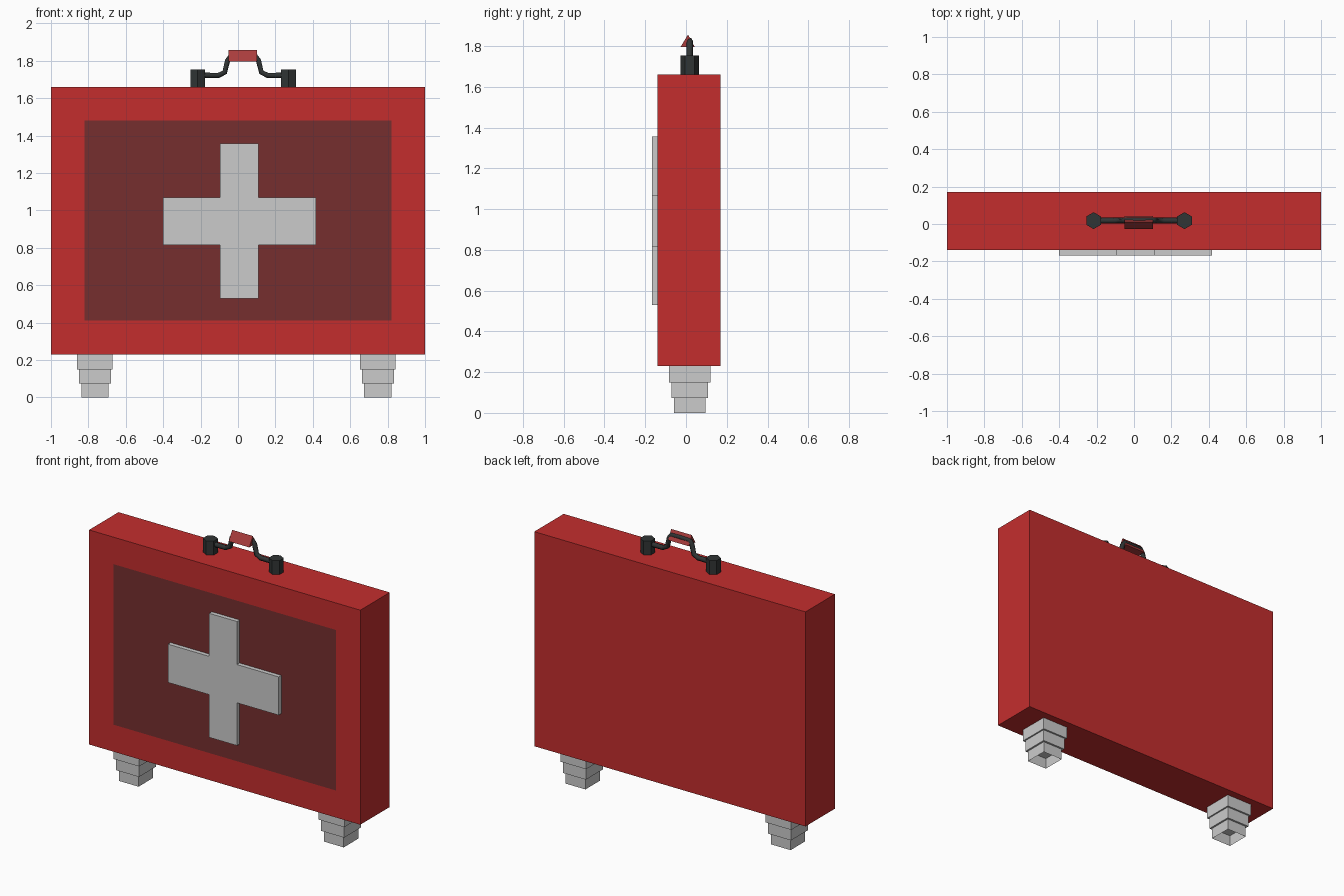
import bpy, bmesh
from math import pi

if "Cube" in bpy.data.objects:
    bpy.data.objects.remove(bpy.data.objects["Cube"])


def material(name, rgb):
    m = bpy.data.materials.new(name)
    m.diffuse_color = (*rgb, 1)
    m.use_nodes = True
    m.node_tree.nodes["Principled BSDF"].inputs["Base Color"].default_value = m.diffuse_color
    return m


RED = material("red", (0.55, 0.027, 0.027))
DARK_RED = material("dark_red", (0.18, 0.028, 0.028))
BLACK = material("black", (0.03, 0.035, 0.035))
GRIP_RED = material("grip_red", (0.40, 0.045, 0.045))


def finish(name, bm, *mats):
    bmesh.ops.recalc_face_normals(bm, faces=bm.faces[:])
    me = bpy.data.meshes.new(name)
    bm.to_mesh(me)
    bm.free()
    for m in mats:
        me.materials.append(m)
    ob = bpy.data.objects.new(name, me)
    bpy.context.collection.objects.link(ob)
    return ob


def add_box(bm, x0, x1, y0, y1, z0, z1):
    verts = bmesh.ops.create_cube(bm, size=1)["verts"]
    bmesh.ops.scale(bm, vec=(x1 - x0, y1 - y0, z1 - z0), verts=verts)
    bmesh.ops.translate(bm, vec=((x0 + x1) / 2, (y0 + y1) / 2, (z0 + z1) / 2), verts=verts)
    return verts


def prism(name, points, depth, *mats):
    """Extrude a closed profile along the vector depth."""
    bm = bmesh.new()
    face = bm.faces.new([bm.verts.new(p) for p in points])
    new = bmesh.ops.extrude_face_region(bm, geom=[face], use_keep_orig=True)["geom"]
    bmesh.ops.translate(bm, vec=depth, verts=[g for g in new if isinstance(g, bmesh.types.BMVert)])
    return finish(name, bm, *mats)


# Case body with a darker flush panel inset in the front
bm = bmesh.new()
add_box(bm, -1, 1, -0.14, 0.17, 0.23, 1.66)
bm.normal_update()
front = min(bm.faces, key=lambda f: f.calc_center_median().y)
bmesh.ops.inset_region(bm, faces=[front], thickness=0.18, use_even_offset=True)
front.material_index = 1
finish("case_body", bm, RED, DARK_RED)

# Raised cross
xa, xb, xc, xd = -0.40, -0.095, 0.11, 0.417
za, zb, zc, zd = 0.53, 0.815, 1.07, 1.357
cross = [(xb, za), (xc, za), (xc, zb), (xd, zb), (xd, zc), (xc, zc),
         (xc, zd), (xb, zd), (xb, zc), (xa, zc), (xa, zb), (xb, zb)]
prism("front_cross", [(x, -0.14, z) for x, z in cross], (0, -0.028, 0))

# Stepped feet, the lowest step open underneath
FOOT_STEPS = [(0.073, 0.077, 0, 0.073), (0.085, 0.09, 0.073, 0.15), (0.095, 0.102, 0.15, 0.23)]
for side, cx in (("left", -0.765), ("right", 0.748)):
    bm = bmesh.new()
    for hx, hy, z0, z1 in FOOT_STEPS:
        add_box(bm, cx - hx, cx + hx, 0.018 - hy, 0.018 + hy, z0, z1)
    bmesh.ops.recalc_face_normals(bm, faces=bm.faces[:])
    bottom = min(bm.faces, key=lambda f: f.calc_center_median().z)
    bmesh.ops.delete(bm, geom=[bottom], context="FACES_ONLY")
    finish(side + "_foot", bm)

# Handle: hexagonal posts and bent arms, mirrored about the handle centre
CENTRE = 0.027
ARM = [(0.225, 1.722), (0.13, 1.722), (0.098, 1.738), (0.083, 1.8), (0.066, 1.825), (0.0, 1.825)]
for side, s in (("left", -1), ("right", 1)):
    bpy.ops.mesh.primitive_cylinder_add(vertices=6, radius=0.045, depth=0.095,
                                        location=(CENTRE + s * 0.243, 0.018, 1.7055))
    post = bpy.context.object
    post.name = side + "_handle_post"
    post.data.materials.append(BLACK)

    curve = bpy.data.curves.new(side + "_handle_arm", "CURVE")
    curve.dimensions = "3D"
    curve.bevel_depth = 0.016
    curve.bevel_resolution = 1
    curve.use_fill_caps = True
    line = curve.splines.new("POLY")
    line.points.add(len(ARM) - 1)
    for p, (x, z) in zip(line.points, ARM):
        p.co = (CENTRE + s * x, 0.018, z, 1)
    curve.materials.append(BLACK)
    arm = bpy.data.objects.new(side + "_handle_arm", curve)
    bpy.context.collection.objects.link(arm)

# Triangular grip
prism("handle_grip", [(-0.05, -0.027, 1.795), (-0.05, 0.043, 1.795), (-0.05, 0.01, 1.857)],
      (0.152, 0, 0), GRIP_RED)
